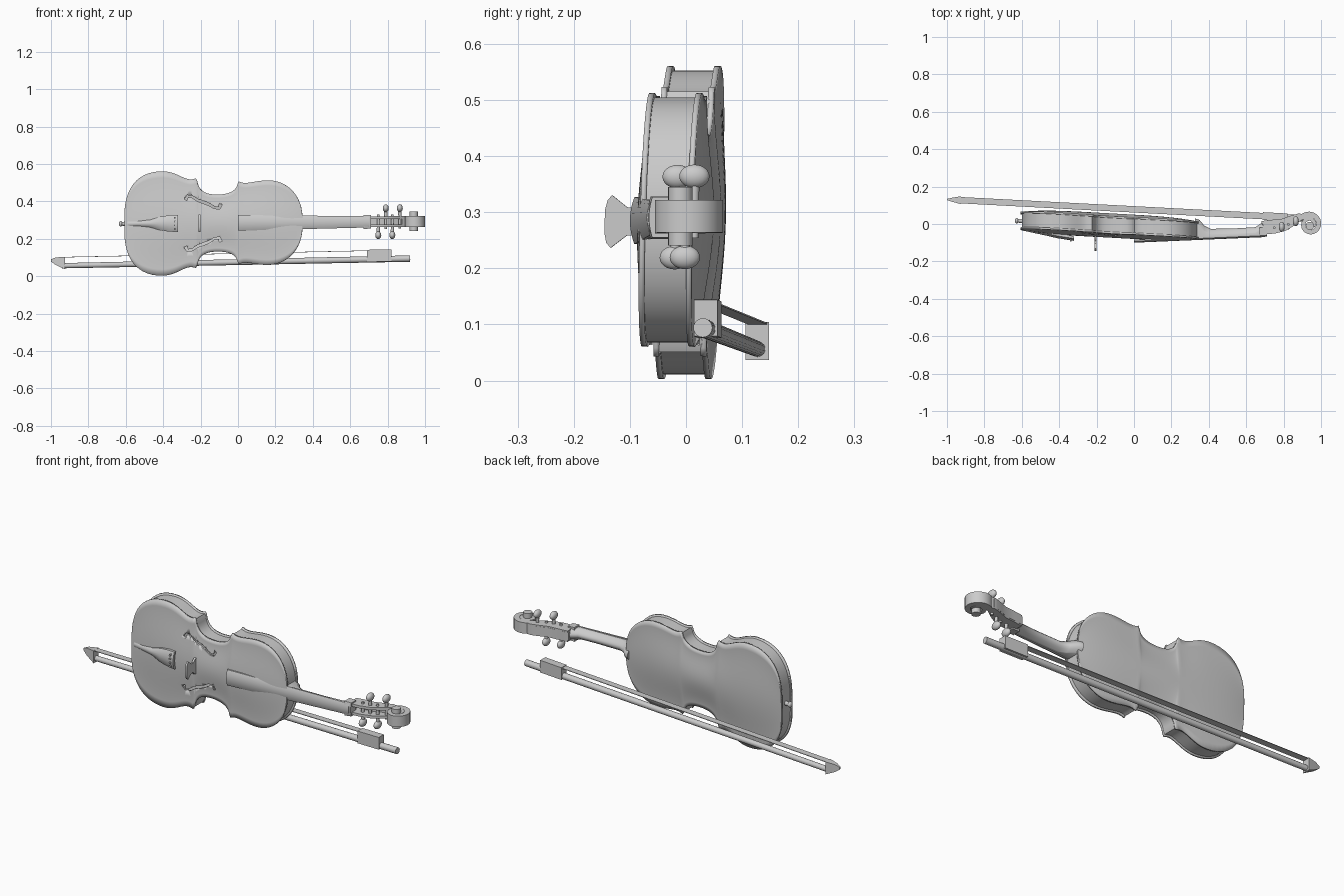
import bpy, bmesh
from math import pi, cos, sin, radians
from mathutils import Vector, Matrix
from mathutils.geometry import interpolate_bezier

if "Cube" in bpy.data.objects:
    bpy.data.objects.remove(bpy.data.objects["Cube"], do_unlink=True)


def axis(x):
    """Height of the instrument's long axis."""
    return 0.285 + 0.008 * x


def body_point(u, v, w):
    """Slightly leaning body frame: u along, v across, w towards the front."""
    return Vector((u, -0.016 - 0.055 * u + 0.03 * v - w, axis(u) + v))


def neck_point(x, y, c):
    return Vector((x, y, axis(x) + c))


def finish(name, bm, angle=35):
    bmesh.ops.recalc_face_normals(bm, faces=bm.faces)
    mesh = bpy.data.meshes.new(name)
    bm.to_mesh(mesh)
    bm.free()
    mesh.shade_smooth()
    mesh.set_sharp_from_angle(angle=radians(angle))
    obj = bpy.data.objects.new(name, mesh)
    bpy.context.collection.objects.link(obj)
    return obj


def loft(name, sections, ring=True, caps=True):
    bm = bmesh.new()
    rows = [[bm.verts.new(p) for p in s] for s in sections]
    n = len(rows[0])
    for a, b in zip(rows, rows[1:]):
        for i in range(n if ring else n - 1):
            j = (i + 1) % n
            bm.faces.new((a[i], a[j], b[j], b[i]))
    if caps:
        bm.faces.new(rows[0])
        bm.faces.new(rows[-1])
    return finish(name, bm)


def ribbon(name, path, place, c0, c1):
    """Prism along a flat path of (a, b, half thickness)."""
    sections = []
    for i, (a, b, h) in enumerate(path):
        p, q = path[max(i - 1, 0)], path[min(i + 1, len(path) - 1)]
        n = Vector((p[1] - q[1], q[0] - p[0])).normalized() * h
        sections.append([place(a + k * n.x, b + k * n.y, c)
                         for k, c in ((1, c0), (1, c1), (-1, c1), (-1, c0))])
    return loft(name, sections)


def slat(name, stations, front_crown, back_crown):
    """Loft of (x, half width, front y, back y) with rounded front and back."""
    steps = [sin(pi / 2 * k / 5) for k in range(-5, 6)]
    return loft(name, [
        [neck_point(x, f + front_crown * s * s, h * s) for s in steps] +
        [neck_point(x, b - back_crown * s * s, h * s) for s in reversed(steps)]
        for x, h, f, b in stations])


def rod(name, p, q, r0, r1, sides=20):
    p, q = Vector(p), Vector(q)
    turn = (q - p).to_track_quat('Z', 'Y').to_matrix().to_4x4()
    bm = bmesh.new()
    bmesh.ops.create_cone(bm, cap_ends=True, segments=sides, radius1=r0, radius2=r1,
                          depth=(q - p).length,
                          matrix=Matrix.Translation((p + q) / 2) @ turn)
    return finish(name, bm)


def ball(name, centre, size):
    bm = bmesh.new()
    bmesh.ops.create_uvsphere(bm, u_segments=20, v_segments=12, radius=1,
                              matrix=Matrix.Translation(centre) @ Matrix.Diagonal((*size, 1)))
    return finish(name, bm)


# Half outline: lower bout, waist, upper bout
curves = [
    ((-.607, .05), (-.605, .2), (-.53, .279), (-.405, .279)),
    ((-.405, .279), (-.32, .279), (-.28, .215), (-.225, .24)),
    ((-.218, .225), (-.21, .17), (-.17, .152), (-.11, .152)),
    ((-.11, .152), (-.05, .152), (-.01, .17), (-.003, .205)),
    ((.004, .222), (.04, .2), (.09, .226), (.16, .226)),
    ((.16, .226), (.26, .226), (.34, .15), (.345, .03)),
]
outline = []
for c in curves:
    for p in interpolate_bezier(*[Vector(k) for k in c], 14):
        if not outline or (p - outline[-1]).length > 1e-4:
            outline.append(p)


# Ribs
side = [(-.13 + (p.x + .13) * .985, p.y - .008) for p in outline]
loop = side + [(u, -v) for u, v in reversed(side)]
loft("ribs", [[body_point(u, v, w) for u, v in loop] for w in (-.042, .042)], caps=False)


# Arched plates with overhanging edges
def plate(name, face, arch):
    u0, u1 = outline[0].x, outline[-1].x
    sections = []
    for p in outline:
        fade = 1 - (2 * (p.x - u0) / (u1 - u0) - 1) ** 4
        sections.append([body_point(p.x, p.y * s, face * (.042 + arch * fade * (1 + cos(pi * s)) / 2))
                         for s in [k / 8 for k in range(-8, 9)]])
    obj = loft(name, sections, ring=False, caps=False)
    mod = obj.modifiers.new("thickness", 'SOLIDIFY')
    mod.thickness, mod.offset = .01, 0
    return obj


plate("back_plate", -1, .019)
top_plate = plate("top_plate", 1, .017)

# Sound holes cut through the top
f_path = [(-.28, .125, .008), (-.27, .145, .006), (-.245, .142, .005),
          (-.215, .122, .006), (-.185, .112, .007), (-.155, .1, .006),
          (-.125, .082, .005), (-.1, .08, .006), (-.092, .1, .008)]
for label, m in (("left", 1), ("right", -1)):
    cutter = ribbon(label + "_sound_hole_cutter", [(u, m * v, h) for u, v, h in f_path],
                    body_point, .015, .1)
    cutter.hide_render = True
    cutter.hide_set(True)
    cut = top_plate.modifiers.new(label + "_sound_hole", 'BOOLEAN')
    cut.operation, cut.solver, cut.object = 'DIFFERENCE', 'EXACT', cutter

# Bridge
loft("bridge", [[body_point(-.205 + du, v * h, w)
                 for du, v in ((-.005, -1), (.005, -1), (.005, 1), (-.005, 1))]
                for w, h in ((.056, .044), (.072, .04), (.086, .025), (.1, .025),
                             (.128, .047), (.136, .038), (.14, .02))])

# Tailpiece, tuners and end button
slat("tailpiece", [(-.59, .022, -.036, -.022), (-.54, .017, -.047, -.034),
                   (-.47, .02, -.062, -.047), (-.41, .038, -.076, -.058),
                   (-.365, .044, -.083, -.066), (-.32, .046, -.09, -.076)], .012, -.01)
for k in (-.03, -.01, .01, .03):
    rod("string_tuner", neck_point(-.338, -.07, k), neck_point(-.338, -.094, k), .005, .005, 10)
rod("end_button_stem", neck_point(-.59, .016, 0), neck_point(-.625, .018, 0), .012, .01)
ball("end_button", neck_point(-.627, .018, 0), (.01, .015, .015))

# Fingerboard, neck with heel, and nut
slat("fingerboard", [(0, .042, -.1, -.084), (.7, .03, -.07, -.055)], .008, 0)
slat("neck", [(.325, .036, -.075, .03), (.35, .034, -.074, .022), (.375, .031, -.073, -.008),
              (.41, .03, -.072, -.026), (.55, .029, -.065, -.023), (.65, .029, -.06, -.017),
              (.68, .029, -.058, .004), (.7, .028, -.057, .015)], 0, .03)
slat("nut", [(.672, .038, -.069, -.02), (.71, .036, -.066, -.02)], .006, 0)

# Pegbox: two cheeks and a floor
cheek = [(.69, -.02, .036), (.75, -.014, .037), (.8, -.005, .033),
         (.835, .012, .029), (.865, .027, .024), (.89, .038, .018)]
for label, c in (("left", .022), ("right", -.022)):
    ribbon(label + "_pegbox_cheek", cheek, neck_point, c - .007, c + .007)
ribbon("pegbox_floor", [(x - .2 * h, y + .75 * h, .25 * h) for x, y, h in cheek],
       neck_point, -.022, .022)

# Scroll: inward spiral with a hub
scroll = [(.865, .027, .024), (.885, .037, .02)]
for k in range(41):
    t = k / 40
    a, r = 2.3 - 2.9 * pi * t, .056 - .035 * t
    scroll.append((.94 + r * cos(a), -.002 + r * sin(a), .015 - .007 * t))
ribbon("scroll", scroll, neck_point, -.029, .029)
rod("scroll_hub", neck_point(.94, -.01, -.052), neck_point(.94, -.01, .052), .022, .022)

# Tuning pegs
for x, y, m in ((.75, -.02, -1), (.79, -.015, 1), (.825, -.002, -1), (.865, .015, 1)):
    rod("peg_shaft", neck_point(x, y, -.038 * m), neck_point(x, y, .065 * m), .007, .009, 14)
    ball("peg_head", neck_point(x, y, .072 * m), (.016, .027, .021))


# Bow
def bow_y(x):
    return .128 - .0527 * (x + .94)


def bow_box(name, stations):
    """Loft of (x, half depth, low z, high z) along the bow."""
    return loft(name, [[(x, bow_y(x) + d * h, z) for d, z in ((-1, lo), (1, lo), (1, hi), (-1, hi))]
                       for x, h, lo, hi in stations])


rod("bow_stick", (-.94, bow_y(-.94), .056), (.92, bow_y(.92), .094), .014, .017)
bow_box("bow_tip", [(-1, .003, .078, .09), (-.975, .01, .06, .1), (-.925, .021, .037, .104)])
bow_box("bow_frog", [(.69, .021, .076, .141), (.82, .021, .079, .144)])
bow_box("bow_hair", [(-.93, .017, .1, .103), (.7, .017, .135, .138)])
